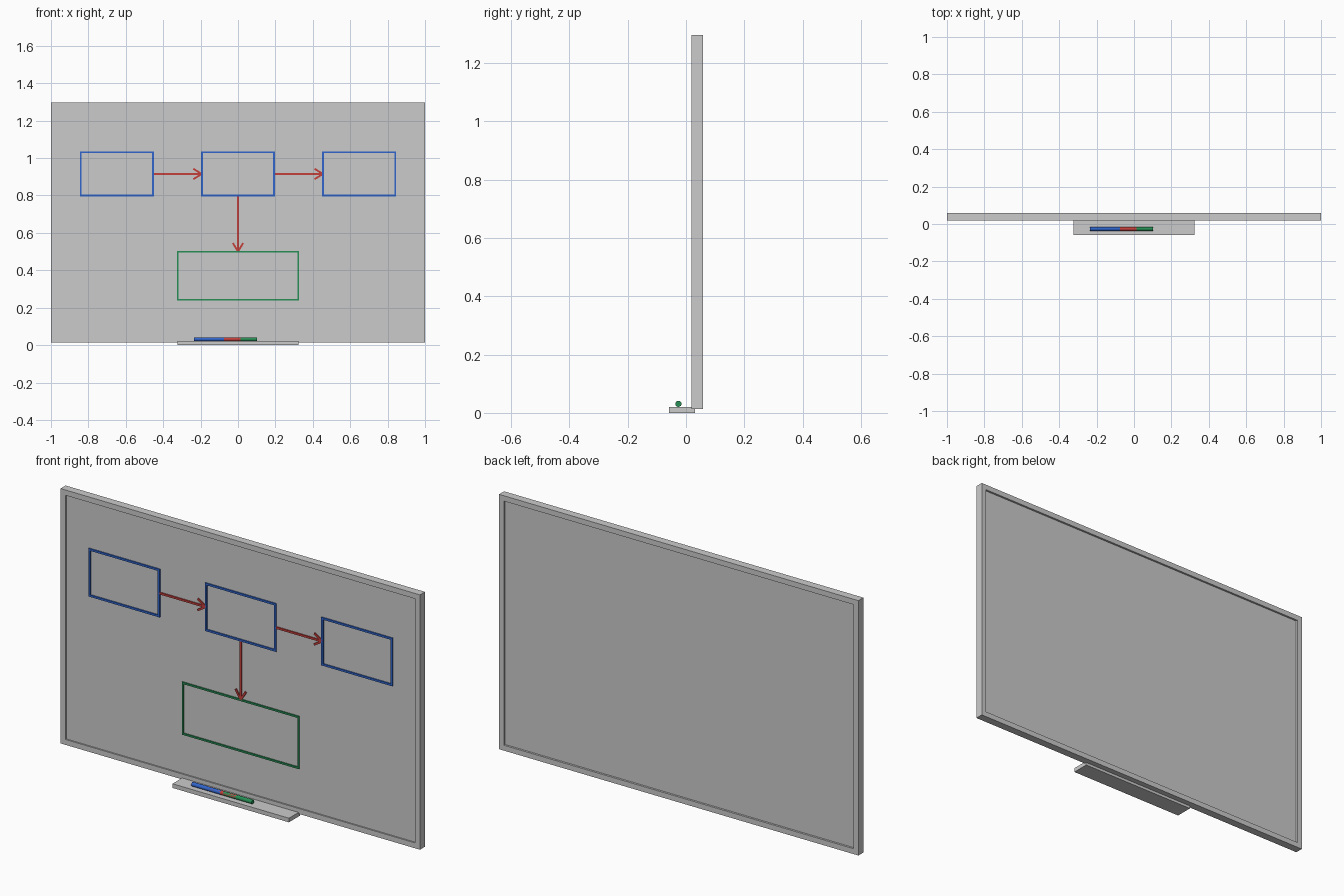
import bpy, bmesh, math
from mathutils import Matrix, Vector

if "Cube" in bpy.data.objects:
    bpy.data.objects.remove(bpy.data.objects["Cube"])


def paint(name, rgb):
    m = bpy.data.materials.new(name)
    m.diffuse_color = (*rgb, 1)
    m.use_nodes = True
    m.node_tree.nodes["Principled BSDF"].inputs["Base Color"].default_value = m.diffuse_color
    return m


BLUE = paint("blue_ink", (0.03, 0.13, 0.60))
RED = paint("red_ink", (0.55, 0.05, 0.045))
GREEN = paint("green_ink", (0.02, 0.27, 0.09))


def finish(name, bm, mat=None):
    bmesh.ops.recalc_face_normals(bm, faces=bm.faces)
    me = bpy.data.meshes.new(name)
    bm.to_mesh(me)
    bm.free()
    ob = bpy.data.objects.new(name, me)
    bpy.context.collection.objects.link(ob)
    if mat:
        me.materials.append(mat)
    return ob


def add_box(bm, x0, x1, y0, y1, z0, z1):
    m = Matrix.Translation(((x0 + x1) / 2, (y0 + y1) / 2, (z0 + z1) / 2))
    m = m @ Matrix.Diagonal((x1 - x0, y1 - y0, z1 - z0, 1))
    bmesh.ops.create_cube(bm, size=1, matrix=m)


def box(name, *dims):
    bm = bmesh.new()
    add_box(bm, *dims)
    return finish(name, bm)


def ring(name, x0, x1, z0, z1, w, y0, y1, mat=None):
    """Mitred rectangular border of width w."""
    bm = bmesh.new()
    loops = []
    for y, d in ((y0, 0), (y0, w), (y1, w), (y1, 0)):
        loops.append([bm.verts.new(p) for p in (
            (x0 + d, y, z0 + d), (x1 - d, y, z0 + d),
            (x1 - d, y, z1 - d), (x0 + d, y, z1 - d))])
    for i in range(4):
        a, b = loops[i], loops[(i + 1) % 4]
        for j in range(4):
            k = (j + 1) % 4
            bm.faces.new((a[j], a[k], b[k], b[j]))
    return finish(name, bm, mat)


INK = (0.019, 0.027)  # front and back of the drawn strokes


def arrow(name, start, tip, w=0.010):
    bm = bmesh.new()

    def stroke(a, b):
        d = b - a
        mid = (a + b) / 2
        m = Matrix.Translation((mid.x, sum(INK) / 2, mid.y))
        m = m @ Matrix.Rotation(-math.atan2(d.y, d.x), 4, 'Y')
        m = m @ Matrix.Diagonal((d.length, INK[1] - INK[0], w, 1))
        bmesh.ops.create_cube(bm, size=1, matrix=m)

    a, t = Vector(start), Vector(tip)
    u = (t - a).normalized()
    n = Vector((-u.y, u.x))
    stroke(a, t)
    for s in (-1, 1):
        stroke(t - u * 0.045 + n * 0.028 * s, t)
    return finish(name, bm, RED)


# Board: border and recessed writing panel
ring("board_frame", -1, 1, 0.014, 1.296, 0.027, 0.018, 0.058)
box("board_panel", -0.98, 0.98, 0.025, 0.048, 0.03, 1.28)

# Pen tray
box("pen_tray", -0.324, 0.324, -0.058, 0.030, 0, 0.021)

# Flow chart boxes
for label, x in (("left", -0.648), ("middle", 0), ("right", 0.648)):
    ring(f"{label}_chart_box", x - 0.198, x + 0.198, 0.794, 1.036, 0.010, *INK, BLUE)
ring("lower_chart_box", -0.326, 0.326, 0.238, 0.503, 0.009, *INK, GREEN)

# Arrows
arrow("left_arrow", (-0.452, 0.915), (-0.194, 0.915))
arrow("right_arrow", (0.196, 0.915), (0.454, 0.915))
arrow("down_arrow", (0, 0.797), (0, 0.501))

# Marker pens lying end over end on the tray
for i, (label, mat) in enumerate((("blue", BLUE), ("red", RED), ("green", GREEN))):
    bpy.ops.mesh.primitive_cylinder_add(
        vertices=16, radius=0.0105, depth=0.16,
        location=(-0.155 + 0.088 * i, -0.026, 0.031), rotation=(0, math.pi / 2, 0))
    pen = bpy.context.object
    pen.name = f"{label}_marker"
    pen.data.materials.append(mat)
    bpy.ops.object.shade_smooth_by_angle()
